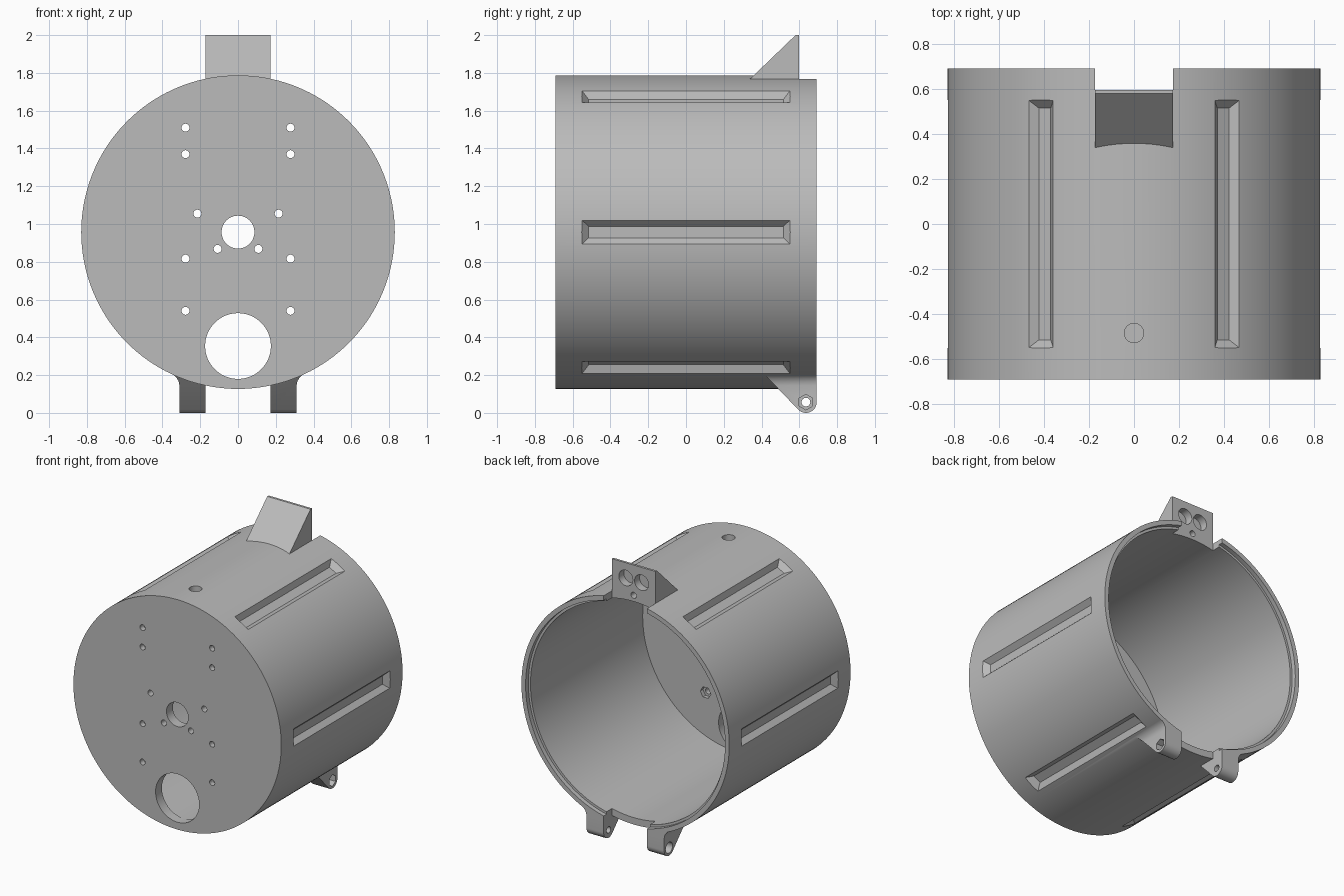
import bpy, bmesh
from math import sin, cos, pi, radians
from mathutils import Matrix, Vector

if "Cube" in bpy.data.objects:
    bpy.data.objects.remove(bpy.data.objects["Cube"])

AXIS_Z = 0.957      # height of the drum's axis
R_OUT, R_IN = 0.83, 0.78
BACK = 0.692
NOTCH_X, NOTCH_Y = 0.173, 0.597

grey = bpy.data.materials.new("plain_grey")
grey.use_nodes = True
grey.diffuse_color = (0.5, 0.5, 0.5, 1)
grey.node_tree.nodes["Principled BSDF"].inputs["Base Color"].default_value = (0.5, 0.5, 0.5, 1)


def finish(name, bm):
    bmesh.ops.recalc_face_normals(bm, faces=bm.faces)
    mesh = bpy.data.meshes.new(name)
    bm.to_mesh(mesh)
    bm.free()
    mesh.materials.append(grey)
    obj = bpy.data.objects.new(name, mesh)
    bpy.context.collection.objects.link(obj)
    return obj


def prism(name, points, axis, lo, hi):
    """Extrude a 2D outline along x (points y,z), y (points x,z) or z (points x,y)."""
    place = {"x": lambda a, b, t: (t, a, b),
             "y": lambda a, b, t: (a, t, b),
             "z": lambda a, b, t: (a, b, t)}[axis]
    bm = bmesh.new()
    low = [bm.verts.new(place(a, b, lo)) for a, b in points]
    high = [bm.verts.new(place(a, b, hi)) for a, b in points]
    bm.faces.new(low)
    bm.faces.new(high)
    n = len(points)
    for i in range(n):
        j = (i + 1) % n
        bm.faces.new((low[i], low[j], high[j], high[i]))
    return finish(name, bm)


def ring(a, b, r, sides=32, start=0.0, sweep=2 * pi):
    return [(a + r * cos(start + sweep * i / sides), b + r * sin(start + sweep * i / sides))
            for i in range(sides)]


def box(a0, a1, b0, b1):
    return [(a0, b0), (a1, b0), (a1, b1), (a0, b1)]


def combine(target, tool, operation):
    mod = target.modifiers.new("combine", "BOOLEAN")
    mod.operation, mod.solver, mod.object = operation, "EXACT", tool
    bpy.context.view_layer.objects.active = target
    bpy.ops.object.modifier_apply(modifier=mod.name)
    bpy.data.objects.remove(tool)


def cut(points, axis, lo, hi):
    combine(housing, prism("cutter", points, axis, lo, hi), "DIFFERENCE")


# Drum
housing = prism("drum_housing", ring(0, AXIS_Z, R_OUT, 144), "y", -BACK, BACK)

# Wedge-shaped tab on top
wedge = [(0.31, 1.74), (0.58, 2.0), (NOTCH_Y, 2.0), (NOTCH_Y, 1.6), (0.31, 1.6)]
combine(housing, prism("tab", wedge, "x", -NOTCH_X, NOTCH_X), "UNION")

# Hinge feet: side outline crossed with a flared front outline
PIN_Y, PIN_Z, PIN_R = 0.635, 0.057, 0.057
side = [(0.40, 0.22), *ring(PIN_Y, PIN_Z, PIN_R, 16, radians(225), radians(135)),
        (BACK, PIN_Z), (BACK, 0.3), (0.40, 0.3)]
for s in (-1, 1):
    flare = [(NOTCH_X, -0.1), (0.31, -0.1), (0.31, 0.145), (0.314, 0.166),
             (0.323, 0.183), (0.34, 0.202), (0.34, 0.3), (NOTCH_X, 0.3)]
    foot = prism("foot", [(s * x, z) for x, z in flare], "y", 0.3, 0.8)
    combine(foot, prism("cutter", side, "x", -0.5, 0.5), "INTERSECT")
    combine(housing, foot, "UNION")

# Hollow interior and stepped back rim
cut(ring(0, AXIS_Z, R_IN, 144), "y", -0.62, 0.9)
cut(ring(0, AXIS_Z, 0.797, 144), "y", 0.66, 0.9)

# Notches in the rim, above and below
for z0, z1 in ((1.6, 2.2), (-0.2, 0.3)):
    cut(box(-NOTCH_X, NOTCH_X, z0, z1), "y", NOTCH_Y, 0.9)

# Six bevelled grooves around the drum
for k in range(6):
    bm = bmesh.new()
    rings = []
    for r, half_w, half_l in ((0.793, 0.03, 0.515), (0.873, 0.105, 0.595)):
        rings.append([bm.verts.new((r, y, z))
                      for y, z in box(-half_l, half_l, -half_w, half_w)])
    for loop in rings:
        bm.faces.new(loop)
    for i in range(4):
        j = (i + 1) % 4
        bm.faces.new((rings[0][i], rings[0][j], rings[1][j], rings[1][i]))
    turn = Matrix.Translation(Vector((0, 0, AXIS_Z))) @ Matrix.Rotation(k * pi / 3, 4, "Y")
    bmesh.ops.transform(bm, matrix=turn, verts=bm.verts)
    combine(housing, finish("cutter", bm), "DIFFERENCE")

# Large openings in the front plate
cut(ring(0, 0.354, 0.174, 64), "y", -0.9, -0.5)
cut(ring(0, AXIS_Z, 0.087, 48), "y", -0.9, -0.5)

# Screw holes in the front plate, the outer ones with hexagonal nut pockets inside
for s in (-1, 1):
    for x, z in ((0.215, 1.055), (0.108, 0.868)):
        cut(ring(s * x, z, 0.021, 20), "y", -0.9, -0.5)
    for z in (1.51, 1.37, 0.817, 0.54):
        cut(ring(s * 0.278, z, 0.021, 20), "y", -0.9, -0.5)
        cut(ring(s * 0.278, z, 0.042, 6), "y", -0.65, -0.5)

# Hole through the top of the drum
cut(ring(0, -0.485, 0.043), "z", 1.6, 2.0)

# Blind holes in the back of the tab
for s in (-1, 1):
    cut(ring(s * 0.063, 1.89, 0.056), "y", 0.54, 0.7)
cut(ring(0, 1.782, 0.022, 20), "y", 0.52, 0.7)

# Pin holes through the feet: hexagonal recess on one, round on the other
cut(ring(PIN_Y, PIN_Z, 0.023, 24), "x", -0.5, 0.5)
cut(ring(PIN_Y, PIN_Z, 0.041, 6, pi / 6), "x", 0.26, 0.5)
cut(ring(PIN_Y, PIN_Z, 0.039, 24), "x", -0.5, -0.26)

# Smooth the curved walls, keep the edges crisp
bpy.ops.object.select_all(action="DESELECT")
housing.select_set(True)
bpy.context.view_layer.objects.active = housing
bpy.ops.object.shade_smooth_by_angle(angle=radians(25))
